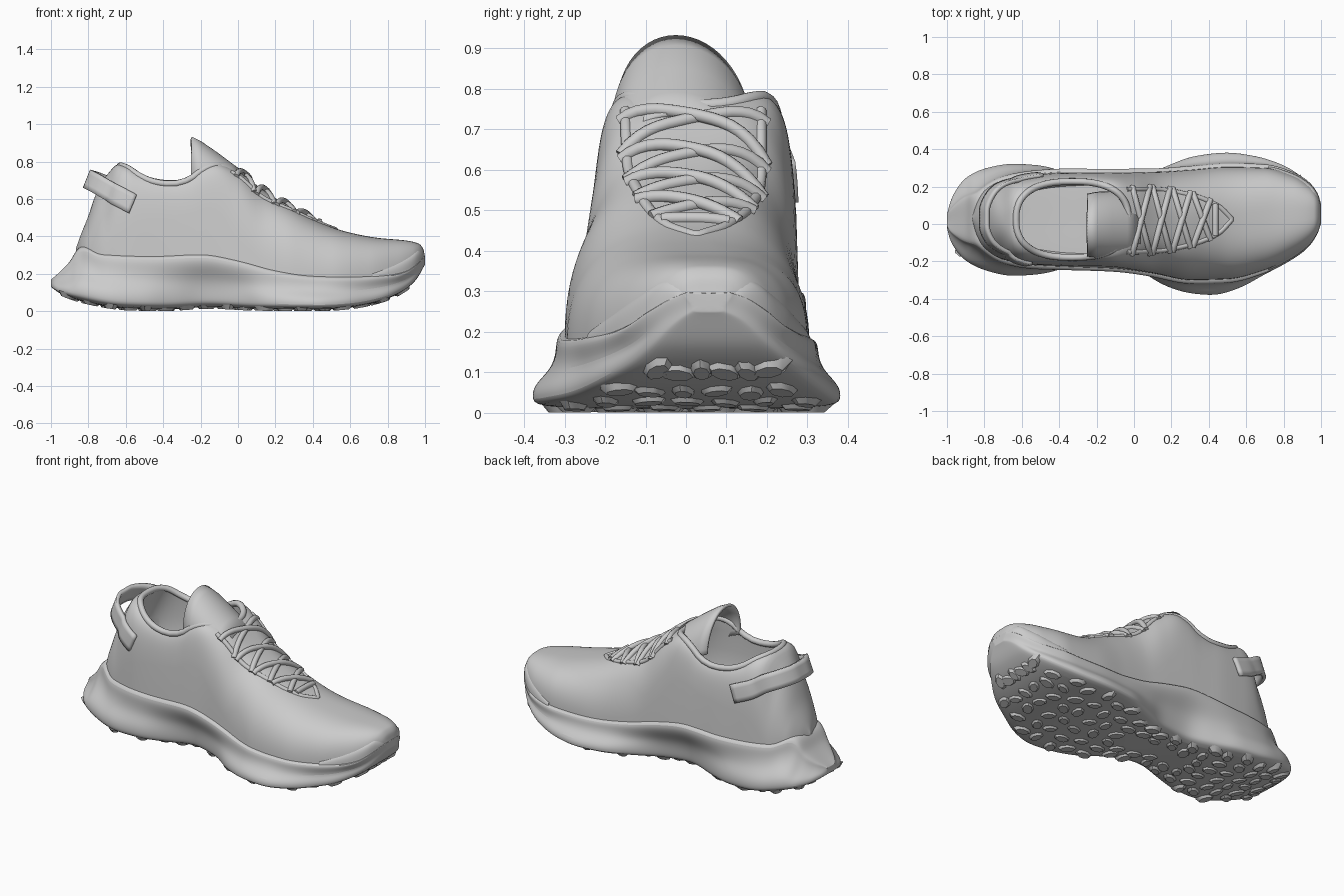
import bpy, bmesh, math, random
from math import cos, sin, pi
from mathutils import Vector, Matrix
from mathutils.bvhtree import BVHTree

if "Cube" in bpy.data.objects:
    bpy.data.objects.remove(bpy.data.objects["Cube"])

random.seed(4)


def curve(*pts):
    """Smooth, overshoot-free function through (x, value) points."""
    xs, ys = zip(*pts)
    d = [(ys[i + 1] - ys[i]) / (xs[i + 1] - xs[i]) for i in range(len(xs) - 1)]
    m = [d[0]] + [0 if a * b <= 0 else 2 * a * b / (a + b) for a, b in zip(d, d[1:])] + [d[-1]]

    def f(x):
        x = min(max(x, xs[0]), xs[-1])
        i = max(k for k in range(len(xs) - 1) if xs[k] <= x)
        w = xs[i + 1] - xs[i]
        t = (x - xs[i]) / w
        return ((1 + 2 * t) * (1 - t) ** 2 * ys[i] + t * (1 - t) ** 2 * w * m[i]
                + t * t * (3 - 2 * t) * ys[i + 1] - t * t * (1 - t) * w * m[i + 1])
    return f


def loft(name, rings, closed=True, caps=True):
    """Skin a list of equal-length rings of points."""
    n = len(rings[0])
    verts = [p for r in rings for p in r]
    faces = [(i * n + j, i * n + (j + 1) % n, (i + 1) * n + (j + 1) % n, (i + 1) * n + j)
             for i in range(len(rings) - 1) for j in range(n if closed else n - 1)]
    if caps:
        faces += [tuple(range(n)), tuple(range(len(verts) - n, len(verts)))]
    me = bpy.data.meshes.new(name)
    me.from_pydata(verts, [], faces)
    bm = bmesh.new()
    bm.from_mesh(me)
    bmesh.ops.recalc_face_normals(bm, faces=bm.faces)
    bm.to_mesh(me)
    bm.free()
    ob = bpy.data.objects.new(name, me)
    bpy.context.collection.objects.link(ob)
    return ob


def tube(name, paths, radius, cyclic=False):
    cu = bpy.data.curves.new(name, 'CURVE')
    cu.dimensions = '3D'
    cu.bevel_depth, cu.bevel_resolution, cu.use_fill_caps = radius, 3, True
    for pts in paths:
        sp = cu.splines.new('POLY')
        sp.points.add(len(pts) - 1)
        sp.use_cyclic_u = cyclic
        for q, p in zip(sp.points, pts):
            q.co = (*p, 1)
    ob = bpy.data.objects.new(name, cu)
    bpy.context.collection.objects.link(ob)
    return ob


def stations(a, b, n):
    return [a + (b - a) * (1 - cos(pi * i / n)) / 2 for i in range(n + 1)]


def spow(v, e):
    return math.copysign(abs(v) ** e, v)


# Upper: plan outline, ridge line, squareness and inward lean along the length
up_hi = curve((-.865, .045), (-.84, .12), (-.8, .18), (-.7, .235), (-.55, .265), (-.35, .28), (-.1, .28),
              (.1, .28), (.3, .29), (.5, .305), (.7, .30), (.85, .26), (.94, .205), (.985, .145), (.998, .10))
up_lo = curve((-.865, .015), (-.84, -.07), (-.8, -.13), (-.7, -.19), (-.55, -.22), (-.35, -.23), (-.1, -.24),
              (.1, -.265), (.3, -.30), (.5, -.295), (.7, -.245), (.85, -.17), (.94, -.10), (.985, -.03), (.998, .01))
ridge = curve((-.865, .34), (-.84, .41), (-.8, .51), (-.77, .60), (-.74, .67), (-.7, .73), (-.64, .785),
              (-.6, .78), (-.53, .745), (-.45, .72), (-.35, .71), (-.26, .73), (-.19, .775), (-.12, .79), (0, .75),
              (.1, .675), (.2, .605), (.3, .55), (.4, .495), (.5, .45), (.6, .42), (.75, .392), (.9, .378),
              (.965, .362), (.99, .335), (.998, .30))
square = curve((-.865, 2), (-.72, 2.2), (-.6, 5), (-.4, 8), (-.15, 9), (0, 5), (.15, 3), (.4, 2.6), (.8, 3), (.998, 3))
lean = curve((-.865, .05), (-.4, .1), (-.1, .15), (.1, .18), (.4, .06), (.998, .03))
# Sole: tread outline, bottom and top lines
so_hi = curve((-1, .05), (-.985, .11), (-.96, .17), (-.9, .25), (-.8, .30), (-.65, .325), (-.5, .315), (-.35, .27),
              (-.18, .22), (0, .24), (.15, .30), (.32, .365), (.5, .385), (.65, .365), (.8, .315), (.9, .25),
              (.965, .18), (.99, .13), (1, .09))
so_lo = curve((-1, -.02), (-.985, -.08), (-.96, -.13), (-.9, -.20), (-.8, -.25), (-.65, -.28), (-.5, -.27), (-.35, -.23),
              (-.18, -.19), (0, -.23), (.15, -.325), (.3, -.373), (.42, -.383), (.55, -.35), (.7, -.27), (.8, -.215),
              (.9, -.13), (.965, -.06), (.99, -.01), (1, .02))
so_bot = curve((-1, .13), (-.95, .095), (-.8, .045), (-.6, .014), (-.4, .01), (-.15, .022), (.1, .012), (.45, .01),
               (.6, .02), (.75, .05), (.87, .10), (.95, .165), (1, .25))
so_top = curve((-1, .17), (-.95, .215), (-.89, .28), (-.85, .35), (-.82, .352), (-.74, .315), (-.45, .305),
               (-.2, .315), (0, .28), (.2, .225), (.4, .195), (.6, .19), (.8, .20), (.9, .22), (.96, .26), (1, .30))


def arch(x, grow=0, top=None, n=None, count=44):
    lo, hi = up_lo(x) - grow, up_hi(x) + grow
    zb = so_top(x) - (so_top(x) - so_bot(x)) * .2
    zt, n = top or ridge(x), n or square(x)
    ring = []
    for k in range(count + 1):
        a = pi * k / count
        f = sin(a) ** (2 / n) if 0 < k < count else 0
        y = (lo + hi) / 2 + (hi - lo) / 2 * spow(cos(a), 2 / n) * (1 - lean(x) * f * f)
        ring.append((x, y, zb + (zt - zb) * f))
    return ring


upper = loft("upper", [arch(x) for x in stations(-.865, .998, 110)])
bm = bmesh.new()
bm.from_mesh(upper.data)
bvh = BVHTree.FromBMesh(bm)
bm.free()


def drop(x, y, lift=0.0):
    hit = bvh.ray_cast(Vector((x, y, 2)), Vector((0, 0, -1)))[0]
    return Vector((x, y, (hit.z if hit else .5) + lift))


# Foot opening, cut out of the upper
def oval(x0, x1, ry, z, yc=.024, count=56):
    return [((x0 + x1) / 2 + (x1 - x0) / 2 * spow(cos(a), .8), yc + ry * spow(sin(a), .8), z)
            for a in (2 * pi * k / count for k in range(count))]


cutter = loft("cavity_cutter", [oval(-.66, .08, .17, .29), oval(-.70, .1, .195, .33), oval(-.685, .06, .205, .58),
                                oval(-.65, .0, .2, .70), oval(-.615, -.03, .197, .78), oval(-.6, -.04, .197, 1.0)])
cutter.hide_render = True
cut = upper.modifiers.new("opening", 'BOOLEAN')
cut.operation, cut.solver, cut.object = 'DIFFERENCE', 'EXACT', cutter
bpy.context.view_layer.objects.active = upper
bpy.ops.object.modifier_apply(modifier="opening")
bpy.data.objects.remove(cutter)

# Padded collar rim
tube("collar_rim", [[drop(x, y, -.006) for x, y, z in oval(-.63, -.03, .203, 0)]], .018, True)

# Midsole with flared tread edge and waisted arch
levels = [(1, 0, -.02), (.92, 0, .01), (.74, .08, .004), (.52, .5, -.012), (.32, .92, 0), (.12, 1, 0), (0, 1, -.02)]


def sole_ring(x):
    zb, zt = so_bot(x), so_top(x)
    c = (so_hi(x) + so_lo(x)) / 2

    def side(b, u, s):
        p, q = s * u + .01, s * (c + (b - c) * .5)
        t = s * (p + q + math.hypot(p - q, .025)) / 2
        return [(x, t + (b - t) * w + s * o * min(1, (1.0001 - abs(x)) * 12), zb + (zt - zb) * f) for f, w, o in levels]
    hi = side(so_hi(x), up_hi(x), 1)
    lo = side(so_lo(x), up_lo(x), -1)
    return [(x, c, zt - .005)] + hi + [(x, c, zb)] + lo[::-1]


sole = loft("midsole", [sole_ring(x) for x in stations(-1, 1, 60)])
sub = sole.modifiers.new("smooth", 'SUBSURF')
sub.levels = sub.render_levels = 2

# Toe bumper
loft("toe_bumper", [arch(x, .01, min(ridge(x) - .025, .23 + (x - .72) * .45), 4) for x in stations(.72, .999, 24)])

# Tread lugs: low, rounded and close to the sole
bm = bmesh.new()
for i in range(18):
    x = -.9 + i * .104
    for j in range(6):
        px = x + random.uniform(-.015, .015)
        lo, hi = so_lo(px) + .05, so_hi(px) - .05
        if hi - lo < .1 or (-.3 < px < .05 and j in (2, 3)):
            continue
        y = lo + (hi - lo) * (j + (.5 if i % 2 else .2)) / 5.7
        tilt = math.atan2(so_bot(px + .03) - so_bot(px - .03), .06)
        mat = (Matrix.Translation((px, y, so_bot(px) + .004)) @ Matrix.Rotation(-tilt, 4, 'Y')
               @ Matrix.Rotation(random.uniform(0, pi), 4, 'Z') @ Matrix.Diagonal((1.2, .8, 1, 1)))
        bmesh.ops.create_cone(bm, cap_ends=True, segments=8, radius1=random.uniform(.024, .034),
                              radius2=.052, depth=.026, matrix=mat)
me = bpy.data.meshes.new("tread_lugs")
bm.to_mesh(me)
bm.free()
bpy.context.collection.objects.link(bpy.data.objects.new("tread_lugs", me))

# Tongue: arched shell rising out of the opening
rings = []
for x, top, base, w in [(-.25, .925, .70, .158), (-.2, .90, .68, .168), (-.12, .845, .64, .172), (-.04, .785, .62, .165),
                        (.03, .735, .58, .15)]:
    rings.append([(x, -.005 - .02 * sin(a) + w * cos(a), base + (top - base) * sin(a) ** .9)
                  for a in (pi * k / 28 for k in range(29))])
tongue = loft("tongue", rings, closed=False, caps=False)
thick = tongue.modifiers.new("thickness", 'SOLIDIFY')
thick.thickness, thick.offset = .018, 0

# Lace stay edging and criss-cross laces
left = curve((-.06, -.15), (.1, -.145), (.3, -.11), (.45, -.05), (.52, .02))
right = curve((-.06, .185), (.1, .185), (.3, .155), (.45, .095), (.52, .03))
xs = [-.04 + .56 * k / 30 for k in range(31)]
tube("lace_stay", [[drop(x, left(x), -.006) for x in xs] + [drop(x, right(x), -.006) for x in xs[::-1]]], .014)
laces = []
for i in range(4):
    x = -.01 + i * .108
    for a, b in ((x, x + .095), (x + .095, x)):
        ya, yb = left(a) - .015, right(b) + .015
        lift = .012 if a < b else .003
        laces.append([drop(a + (b - a) * k / 16, ya + (yb - ya) * k / 16, lift * sin(pi * k / 16)) for k in range(17)])
laces.append([drop(.435, left(.43) + (right(.43) - left(.43)) * k / 12, .003) for k in range(13)])
tube("laces", laces, .016)

# Heel pull strap standing off the back of the collar
path = [(-.56, -.19, .57), (-.63, -.17, .61), (-.71, -.14, .655), (-.77, -.09, .69), (-.80, -.01, .705),
        (-.80, .07, .705), (-.765, .16, .695), (-.70, .215, .67), (-.61, .235, .615), (-.5, .23, .565)]
fs = [curve(*[(i, p[k]) for i, p in enumerate(path)]) for k in range(3)]
rings = []
for s in range(46):
    p = Vector([f(s / 5) for f in fs])
    ring = []
    for h in (-.052, -.026, 0, .026, .052):
        q = p + Vector((.37, 0, .93)) * h
        co, no = bvh.find_nearest(q)[:2]
        if (q - co).dot(no) < .006:
            q = co + no * .006
        ring.append(q)
    rings.append(ring)
strap = loft("heel_strap", rings, closed=False, caps=False)
thick = strap.modifiers.new("thickness", 'SOLIDIFY')
thick.thickness, thick.offset = .022, 0

# Finish: curves to meshes, smooth shading
bpy.ops.object.select_all(action='DESELECT')
for ob in bpy.context.scene.objects:
    if ob.type == 'CURVE':
        ob.select_set(True)
        bpy.context.view_layer.objects.active = ob
bpy.ops.object.convert(target='MESH')
bpy.ops.object.select_all(action='SELECT')
bpy.ops.object.shade_smooth_by_angle(angle=math.radians(40))
